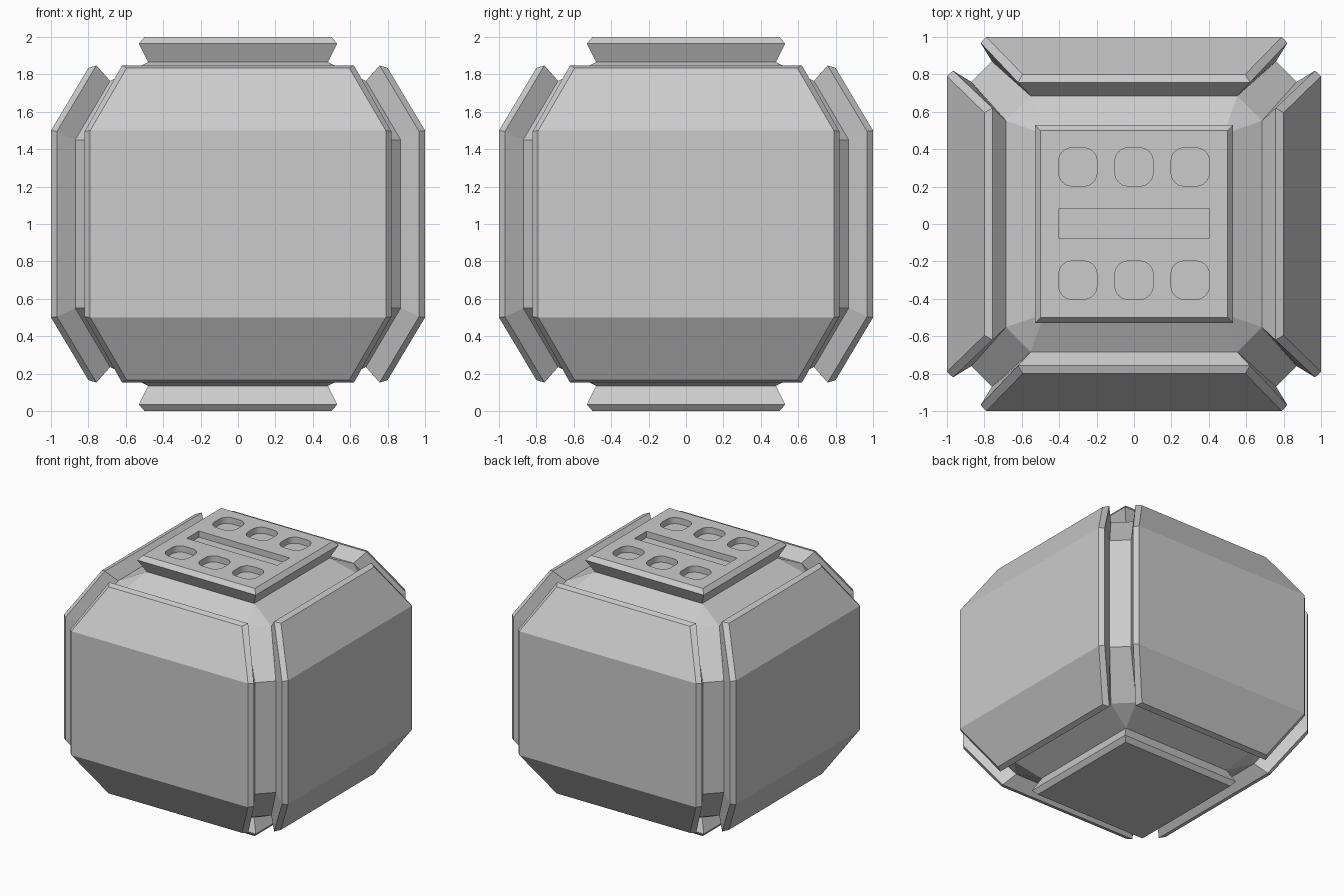
import bpy, bmesh
from math import cos, sin, pi, radians
from mathutils import Matrix, Vector

if "Cube" in bpy.data.objects:
    bpy.data.objects.remove(bpy.data.objects["Cube"])

CENTRE = Matrix.Translation((0, 0, 1))

# Side panel levels, outer face to base:
# depth, half width, half height of the flat, then the same for the sloped tip
SIDE = [(1.0, 0.79, 0.50, 0.80, 0.595, 0.834),
        (0.968, 0.82, 0.495, 0.757, 0.62, 0.848),
        (0.87, 0.76, 0.45, 0.684, 0.552, 0.765)]
# Cap levels: height, half width
CAP = [(1.0, 0.50), (0.965, 0.53), (0.865, 0.48)]


def side_ring(d, w, h, d2, w2, h2):
    """Eight points: down the left edge, up the right edge (front is -y)."""
    rows = [(d2, w2, h2), (d, w, h), (d, w, -h), (d2, w2, -h2)]
    return [Vector((-b, -a, c)) for a, b, c in rows] + \
           [Vector((b, -a, c)) for a, b, c in reversed(rows)]


def cap_ring(z, w):
    return [Vector((x * w, y * w, z)) for x, y in ((-1, -1), (1, -1), (1, 1), (-1, 1))]


def add_panel(bm, rings, mat):
    """Loft the rings, close the outer face, leave the base open; return base points."""
    loops = [[bm.verts.new(mat @ p) for p in ring] for ring in rings]
    for a, b in zip(loops, loops[1:]):
        n = len(a)
        for i in range(n):
            j = (i + 1) % n
            bm.faces.new((a[i], a[j], b[j], b[i]))
    top = loops[0]
    if len(top) == 4:
        bm.faces.new(top)
    else:
        for i in range(3):
            bm.faces.new((top[i], top[i + 1], top[6 - i], top[7 - i]))
    return [v.co.copy() for v in loops[-1]]


# Panels: four sides, top and bottom caps
bm = bmesh.new()
bases = []
for k in range(4):
    bases.append(add_panel(bm, [side_ring(*l) for l in SIDE], Matrix.Rotation(k * pi / 2, 4, 'Z')))
for angle in (0, pi):
    bases.append(add_panel(bm, [cap_ring(*l) for l in CAP], Matrix.Rotation(angle, 4, 'X')))

# Inner body: hull of the panel bases, keeping only the gaps between panels
core = bmesh.new()
owner = {}
for n, base in enumerate(bases):
    for p in base:
        owner[core.verts.new(p)] = n
bmesh.ops.convex_hull(core, input=core.verts[:])
for f in core.faces:
    if len({owner[v] for v in f.verts}) > 1:
        bm.faces.new([bm.verts.new(v.co) for v in f.verts])
core.free()
bmesh.ops.remove_doubles(bm, verts=bm.verts[:], dist=0.001)
bmesh.ops.dissolve_limit(bm, angle_limit=radians(0.5), verts=bm.verts[:], edges=bm.edges[:])
bmesh.ops.recalc_face_normals(bm, faces=bm.faces[:])
bm.transform(CENTRE)
mesh = bpy.data.meshes.new("panelled_crate")
bm.to_mesh(mesh)
bm.free()
crate = bpy.data.objects.new("panelled_crate", mesh)
bpy.context.collection.objects.link(crate)


# Recess cutter: rounded wells and a central slot in the top cap
def add_prism(bm, outline, z0, z1):
    face = bm.faces.new([bm.verts.new((x, y, z0)) for x, y in outline])
    ext = bmesh.ops.extrude_face_region(bm, geom=[face])
    moved = [g for g in ext["geom"] if isinstance(g, bmesh.types.BMVert)]
    bmesh.ops.translate(bm, verts=moved, vec=(0, 0, z1 - z0))


def rounded_square(cx, cy, half, r, seg=6):
    pts = []
    for q, (sx, sy) in enumerate(((1, 1), (-1, 1), (-1, -1), (1, -1))):
        for i in range(seg + 1):
            a = (q + i / seg) * pi / 2
            pts.append((cx + sx * (half - r) + r * cos(a), cy + sy * (half - r) + r * sin(a)))
    return pts


FLOOR = 1.95
cb = bmesh.new()
for cx in (-0.3, 0, 0.3):
    for cy in (-0.3, 0.305):
        add_prism(cb, rounded_square(cx, cy, 0.102, 0.07), FLOOR, 2.1)
add_prism(cb, [(-0.405, -0.075), (0.405, -0.075), (0.405, 0.08), (-0.405, 0.08)], FLOOR, 2.1)
bmesh.ops.recalc_face_normals(cb, faces=cb.faces[:])
cut_mesh = bpy.data.meshes.new("recess_cutter")
cb.to_mesh(cut_mesh)
cb.free()
cutter = bpy.data.objects.new("recess_cutter", cut_mesh)
cutter.hide_render = True
bpy.context.collection.objects.link(cutter)

mod = crate.modifiers.new("recesses", 'BOOLEAN')
mod.operation = 'DIFFERENCE'
mod.solver = 'EXACT'
mod.object = cutter
bpy.context.view_layer.objects.active = crate
bpy.ops.object.modifier_apply(modifier=mod.name)
bpy.data.objects.remove(cutter)
